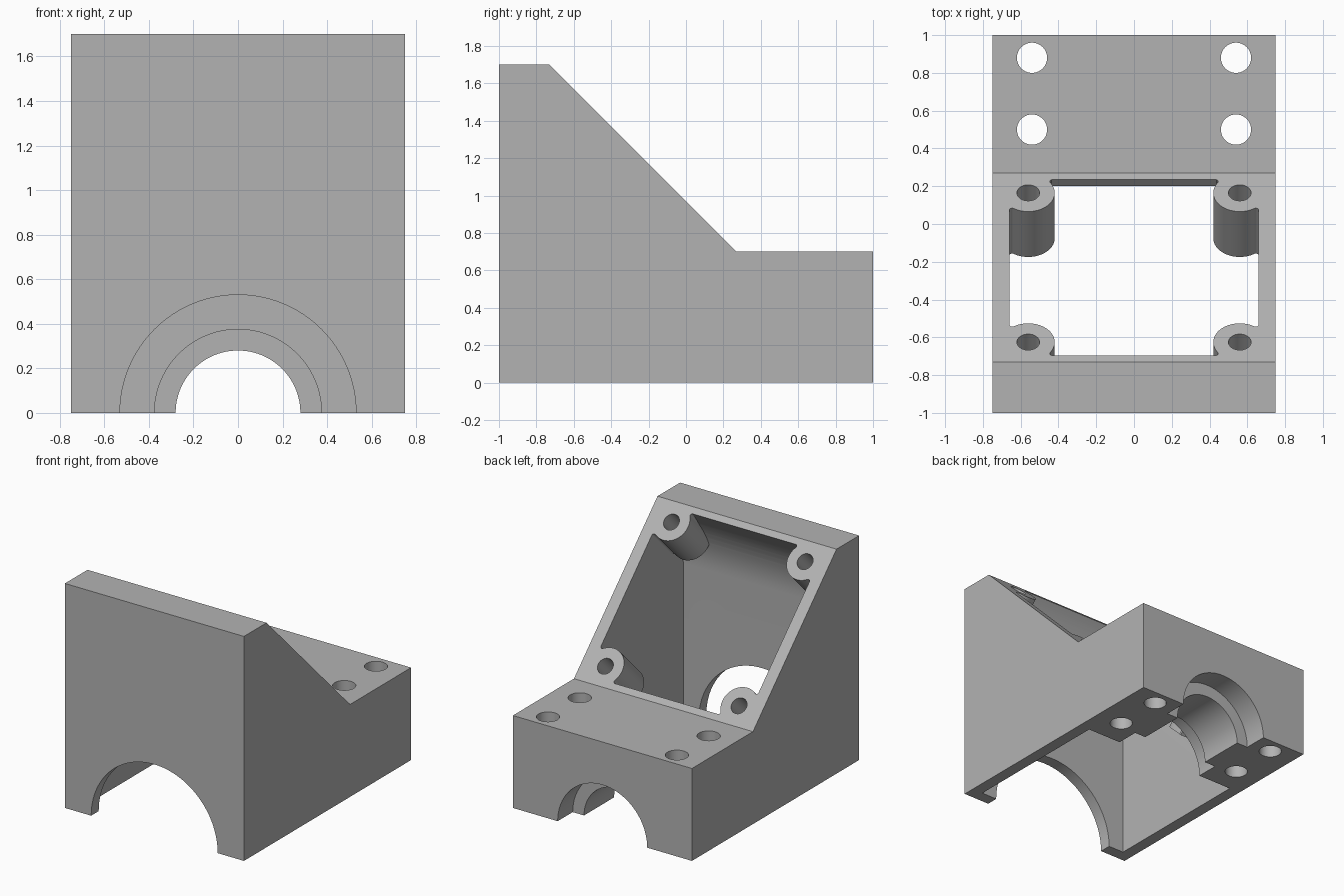
import bpy, bmesh
from math import radians, cos, sin, pi, sqrt, atan2
from mathutils import Matrix, Vector

cube = bpy.data.objects.get("Cube")
if cube:
    bpy.data.objects.remove(cube, do_unlink=True)

grey = bpy.data.materials.new("plain_grey")
grey.use_nodes = True
grey.diffuse_color = (0.45, 0.45, 0.45, 1)
grey.node_tree.nodes["Principled BSDF"].inputs["Base Color"].default_value = (0.45, 0.45, 0.45, 1)


def prism(name, points, origin, u, v, w, length):
    """Outline in the u-v plane, extruded from origin along w."""
    o, u, v, w = (Vector(a) for a in (origin, u, v, w))
    bm = bmesh.new()
    face = bm.faces.new([bm.verts.new(o + u * a + v * b) for a, b in points])
    top = bmesh.ops.extrude_face_region(bm, geom=[face])["geom"]
    bmesh.ops.translate(bm, vec=w * length, verts=[g for g in top if isinstance(g, bmesh.types.BMVert)])
    bmesh.ops.recalc_face_normals(bm, faces=bm.faces)
    mesh = bpy.data.meshes.new(name)
    bm.to_mesh(mesh)
    bm.free()
    mesh.materials.append(grey)
    ob = bpy.data.objects.new(name, mesh)
    bpy.context.collection.objects.link(ob)
    return ob


def arc(cx, cy, r, start, end, n):
    return [(cx + r * cos(start + (end - start) * i / n),
             cy + r * sin(start + (end - start) * i / n)) for i in range(n + 1)]


def circle(r, n=64):
    return arc(0, 0, r, 0, 2 * pi, n)[:-1]


def cut(target, cutter):
    mod = target.modifiers.new("cut", 'BOOLEAN')
    mod.operation, mod.solver, mod.object = 'DIFFERENCE', 'EXACT', cutter
    bpy.context.view_layer.objects.active = target
    bpy.ops.object.modifier_apply(modifier=mod.name)
    bpy.data.objects.remove(cutter, do_unlink=True)


X, Y, Z = Vector((1, 0, 0)), Vector((0, 1, 0)), Vector((0, 0, 1))
DOWN = (Y - Z).normalized()      # down along the sloped face
INWARD = (-Y - Z).normalized()   # square into the sloped face

# Wedge-shaped body
body = prism("bracket_body", [(-1, 0), (1, 0), (1, 0.7), (0.27, 0.7), (-0.73, 1.7), (-1, 1.7)],
             (-0.75, 0, 0), Y, Z, X, 1.5)

# Cavity with a lip at the sloped opening and a curved upper front
profile = [(-0.91, -0.1), (0.285, -0.1), (0.285, 0.615), (0.2, 0.7), (0.335, 0.835), (-0.595, 1.765)]
profile += arc(-0.186, 1.15, 0.724, radians(135), pi, 12)
cavity = prism("cavity", profile, (-0.66, 0, 0), Y, Z, X, 1.32)

# Corner screw bosses, filleted into the walls, left standing in the cavity
R, F, INSET = 0.14, 0.015, 0.1
wall = INSET - F
reach = sqrt((R + F) ** 2 - wall ** 2)
a = atan2(wall, -reach)
b = 1.5 * pi - (a - pi)
outline = [(0.12, 0.12), (-reach, 0.12)]
outline += arc(-reach, wall, F, pi / 2, a - pi, 6)
outline += arc(0, 0, R, a, b, 40)[1:-1]
outline += arc(wall, -reach, F, b - pi, 0, 6)
outline += [(0.12, -reach)]

seats = []
for sx in (1, -1):
    for y, sv in ((0.165, 1), (-0.625, -1)):
        centre = Vector((sx * 0.56, y, 0.97 - y))
        seats.append(centre)
        cut(cavity, prism("boss", outline, centre - INWARD * 0.3, X * sx, DOWN * sv, INWARD, 0.64))
cut(body, cavity)

# Screw holes in the bosses
for centre in seats:
    cut(body, prism("screw_hole", circle(0.06, 32), centre - INWARD * 0.1, X, DOWN, INWARD, 0.38))

# Front arch and the stepped half bore through the rear block
for r, y0, y1 in ((0.53, -1.1, -0.85), (0.28, 0.2, 1.1), (0.375, 0.2, 0.46), (0.375, 0.82, 1.1)):
    cut(body, prism("bore", circle(r, 96), (0, y0, 0), X, Z, Y, y1 - y0))

# Bolt holes through the rear block
for x in (-0.54, 0.54):
    for y in (0.5, 0.88):
        cut(body, prism("bolt_hole", circle(0.08, 48), (x, y, -0.1), X, Y, Z, 1))

bpy.ops.object.select_all(action='DESELECT')
body.select_set(True)
bpy.context.view_layer.objects.active = body
bpy.ops.object.shade_smooth_by_angle(angle=radians(30))
